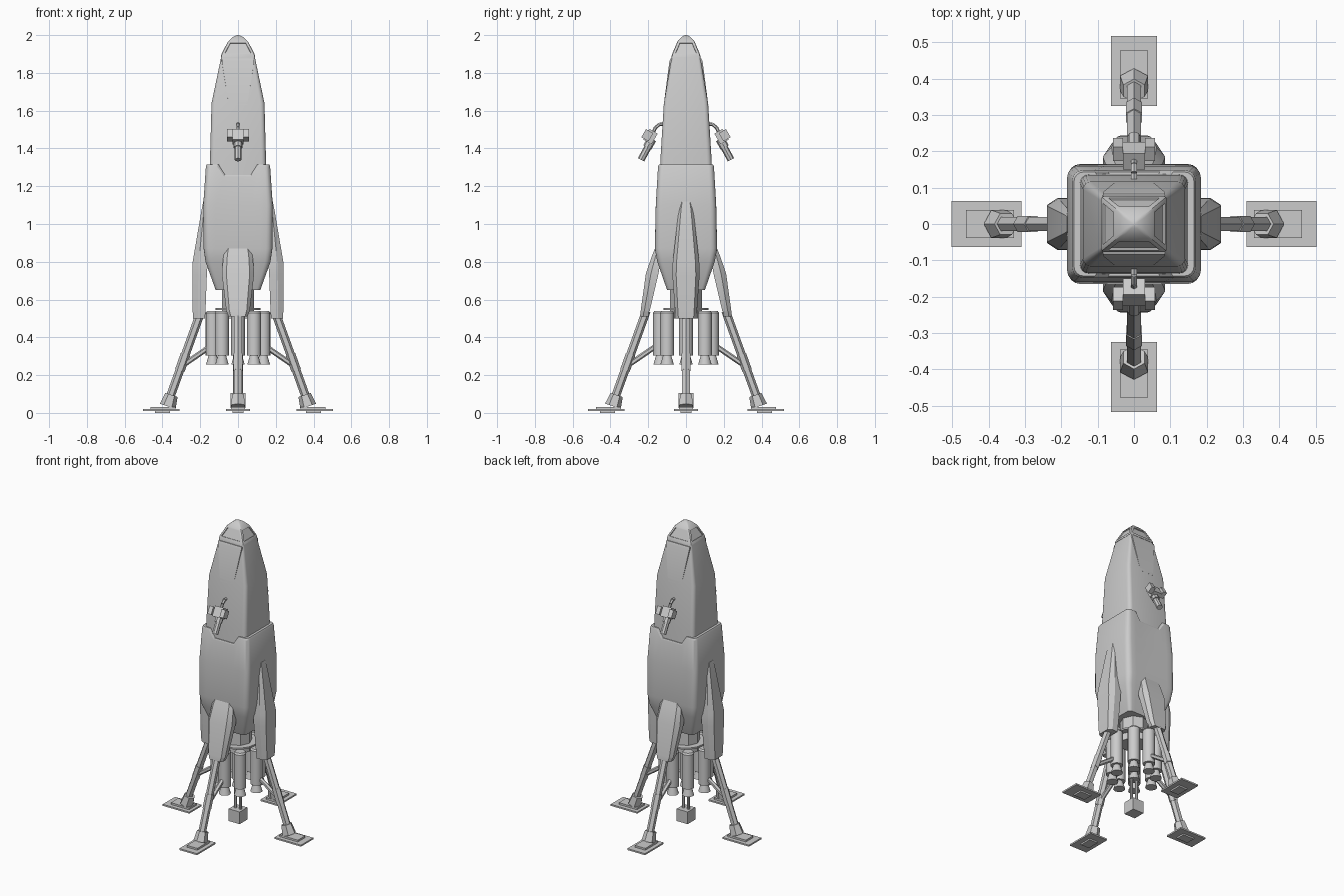
import bpy, bmesh
from math import sin, cos, pi, radians
from mathutils import Vector, Matrix

if "Cube" in bpy.data.objects:
    bpy.data.objects.remove(bpy.data.objects["Cube"])


def finish(bm, name, mat=None):
    if mat:
        bm.transform(mat)
    bmesh.ops.recalc_face_normals(bm, faces=bm.faces)
    me = bpy.data.meshes.new(name)
    bm.to_mesh(me)
    bm.free()
    ob = bpy.data.objects.new(name, me)
    bpy.context.collection.objects.link(ob)
    return ob


def bridge(bm, rings, cap_start=True, cap_end=True):
    vs = [[bm.verts.new(p) for p in r] for r in rings]
    strips = []
    for a, b in zip(vs, vs[1:]):
        n = len(a)
        strips.append([bm.faces.new((a[i], a[(i + 1) % n], b[(i + 1) % n], b[i])) for i in range(n)])
    if cap_start:
        bm.faces.new(vs[0][::-1])
    if cap_end:
        bm.faces.new(vs[-1])
    return strips


def ring(z, hx, hy, r, drop=None, segs=4):
    """Rounded rectangle; drop lowers the middle of the front and back edges."""
    pts = []
    for k, (sx, sy) in enumerate(((1, 1), (-1, 1), (-1, -1), (1, -1))):
        for i in range(segs + 1):
            a = (k + i / segs) * pi / 2
            pts.append((sx * (hx - r) + r * cos(a), sy * (hy - r) + r * sin(a), z))
        if drop is not None and k in (0, 2):
            for f, d in ((.65, 0), (.43, drop), (-.43, drop), (-.65, 0)):
                pts.append((sx * f * hx, sy * hy, z - d))
    return pts


def loft(name, rings, **caps):
    bm = bmesh.new()
    bridge(bm, rings, **caps)
    return finish(bm, name)


def add_rod(bm, p, q, r, n=6, r2=None, hint=(1, 0, 0)):
    p, q = Vector(p), Vector(q)
    z = (q - p).normalized()
    y = Vector(hint)
    y = (y - z * y.dot(z)).normalized()
    x = y.cross(z)
    m = Matrix((x, y, z)).transposed().to_4x4()
    m.translation = (p + q) / 2
    bmesh.ops.create_cone(bm, cap_ends=True, segments=n, radius1=r,
                          radius2=r if r2 is None else r2, depth=(q - p).length, matrix=m)


def add_box(bm, lo, hi, rot=None):
    lo, hi = Vector(lo), Vector(hi)
    m = Matrix.Translation((lo + hi) / 2)
    if rot:
        m = m @ rot
    bmesh.ops.create_cube(bm, size=1, matrix=m @ Matrix.Diagonal((*(hi - lo), 1)))


# Hull: upper body and the wider lower shell with a notched rim
loft("upper_hull", [ring(1.2, .152, .14, .025), ring(1.35, .148, .135, .025),
                    ring(1.64, .14, .117, .022), ring(1.86, .094, .08, .014),
                    ring(1.89, .088, .074, .01)])
loft("lower_hull", [ring(.65, .118, .1, .02, 0), ring(.8, .172, .152, .03, 0),
                    ring(.87, .182, .165, .034, 0), ring(1.1, .184, .16, .032, 0),
                    ring(1.305, .17, .148, .028, .055), ring(1.315, .165, .143, .026, .055),
                    ring(1.315, .135, .115, .02, .055)], cap_end=False)

# Nose with recessed windows on four sides
bm = bmesh.new()
strips = bridge(bm, [ring(1.885, .091, .077, .01, segs=2), ring(1.898, .088, .074, .01, segs=2),
                     ring(1.965, .054, .046, .008, segs=2), ring(1.988, .03, .026, .008, segs=2),
                     ring(1.998, .012, .011, .005, segs=2), ring(2.0, .003, .003, .002, segs=2)])
bmesh.ops.recalc_face_normals(bm, faces=bm.faces)
panes = sorted(strips[1], key=lambda f: -f.calc_area())[:4]
res = bmesh.ops.inset_individual(bm, faces=panes, thickness=.009)
bmesh.ops.inset_individual(bm, faces=panes, thickness=.001, depth=-.006)
finish(bm, "nose_cockpit")

# Tapered plates below the nose, front and back
for i, s in enumerate((-1, 1)):
    loft(("front", "back")[i] + "_nose_plate",
         [[(-w, s * .05, z), (w, s * .05, z), (w * .97, s * y, z), (-w * .97, s * y, z)]
          for z, w, y in ((1.63, .05, .118), (1.86, .088, .088), (1.875, .088, .082))])


# Fairings over the landing legs: (z, inner, outer, half width, outer half width)
def fairing(name, prof, ang):
    bm = bmesh.new()
    bridge(bm, [[(a, -w, z), (a + (b - a) * .6, -w, z), (b, -v, z), (b, v, z),
                 (a + (b - a) * .6, w, z), (a, w, z)] for z, a, b, w, v in prof])
    finish(bm, name, Matrix.Rotation(ang, 4, 'Z'))


SIDE = ((.5, .175, .238, .055, .04), (.54, .172, .24, .058, .043), (.73, .165, .24, .072, .052),
        (.8, .16, .24, .07, .05), (1.08, .16, .192, .038, .026), (1.12, .16, .184, .028, .02))
FRONT = ((.51, .2, .243, .05, .038), (.535, .197, .241, .06, .044), (.54, .192, .24, .062, .046),
         (.74, .145, .212, .086, .062), (.84, .13, .177, .076, .056), (.875, .13, .163, .062, .05))

# Landing legs, one assembly turned to each side
for k, side in enumerate(("right", "back", "left", "front")):
    ang = k * pi / 2
    turn = Matrix.Rotation(ang, 4, 'Z')
    fairing(side + "_leg_fairing", FRONT if k % 2 else SIDE, ang)
    o = .015 if k % 2 else 0
    shift = turn @ Matrix.Translation((o, 0, 0))
    bm = bmesh.new()
    add_rod(bm, (.195, 0, .54), (.368, 0, .06), .023)
    add_rod(bm, (.295, 0, .25), (.12, 0, .37), .014)
    add_rod(bm, (.278, 0, .31), (.308, 0, .225), .026)
    finish(bm, side + "_leg_strut", shift)
    bm = bmesh.new()
    add_rod(bm, (.352, 0, .095), (.372, 0, .035), .034, r2=.044)
    add_box(bm, (.33, -.038, .018), (.462, .038, .032))
    add_box(bm, (.31, -.064, .01), (.503, .064, .02))
    add_box(bm, (.36, -.03, 0), (.44, .03, .012))
    finish(bm, side + "_foot", shift)

# Neck and mounting plate between hull and engines
bm = bmesh.new()
add_rod(bm, (0, 0, .5), (0, 0, .67), .085, 8)
add_rod(bm, (0, 0, .545), (0, 0, .555), .12, 16)
finish(bm, "engine_mount")

# Engine cluster: tanks with flared nozzles
spots = [(0, 0), (.134, 0), (-.134, 0), (0, .137), (0, -.137)]
spots += [(sx * .085, sy * .1) for sx in (-1, 1) for sy in (-1, 1)]
for i, (x, y) in enumerate(spots):
    bm = bmesh.new()
    add_rod(bm, (x, y, .305), (x, y, .53), .037, 16)
    add_rod(bm, (x, y, .53), (x, y, .54), .037, 16, .03)
    add_rod(bm, (x, y, .255), (x, y, .31), .036, 16, .02)
    finish(bm, f"engine_{i + 1}")

# Lift box hanging on two posts under the engines
bm = bmesh.new()
add_box(bm, (-.04, -.04, .025), (.04, .04, .105))
for s in (-1, 1):
    add_rod(bm, (s * .018, 0, .1), (s * .018, 0, .4), .009, 8)
finish(bm, "lift_box")

# Gun turrets on curved arms, front and back (built facing +x, then turned)
for name, ang in (("back_gun", pi / 2), ("front_gun", -pi / 2)):
    bm = bmesh.new()
    arm = [(.115, 1.53), (.14, 1.528), (.162, 1.51), (.178, 1.475)]
    for a, b in zip(arm, arm[1:]):
        add_rod(bm, (a[0], 0, a[1]), (b[0], 0, b[1]), .009, 6)
    tilt = Matrix.Rotation(radians(-30), 4, 'Y')
    add_box(bm, (.163, -.03, 1.43), (.213, .03, 1.495), tilt)
    for s in (-1, 1):
        add_box(bm, (.183, s * .044 - .014, 1.445), (.227, s * .044 + .014, 1.495), tilt)
    add_rod(bm, (.18, 0, 1.45), (.205, 0, 1.405), .024, 8)
    add_rod(bm, (.2, 0, 1.41), (.238, 0, 1.34), .019, 8)
    finish(bm, name, Matrix.Rotation(ang, 4, 'Z'))

# Smooth the rounded parts, keep hard edges
bpy.ops.object.select_all(action='SELECT')
bpy.context.view_layer.objects.active = bpy.context.scene.objects[0]
bpy.ops.object.shade_smooth_by_angle(angle=radians(26))
